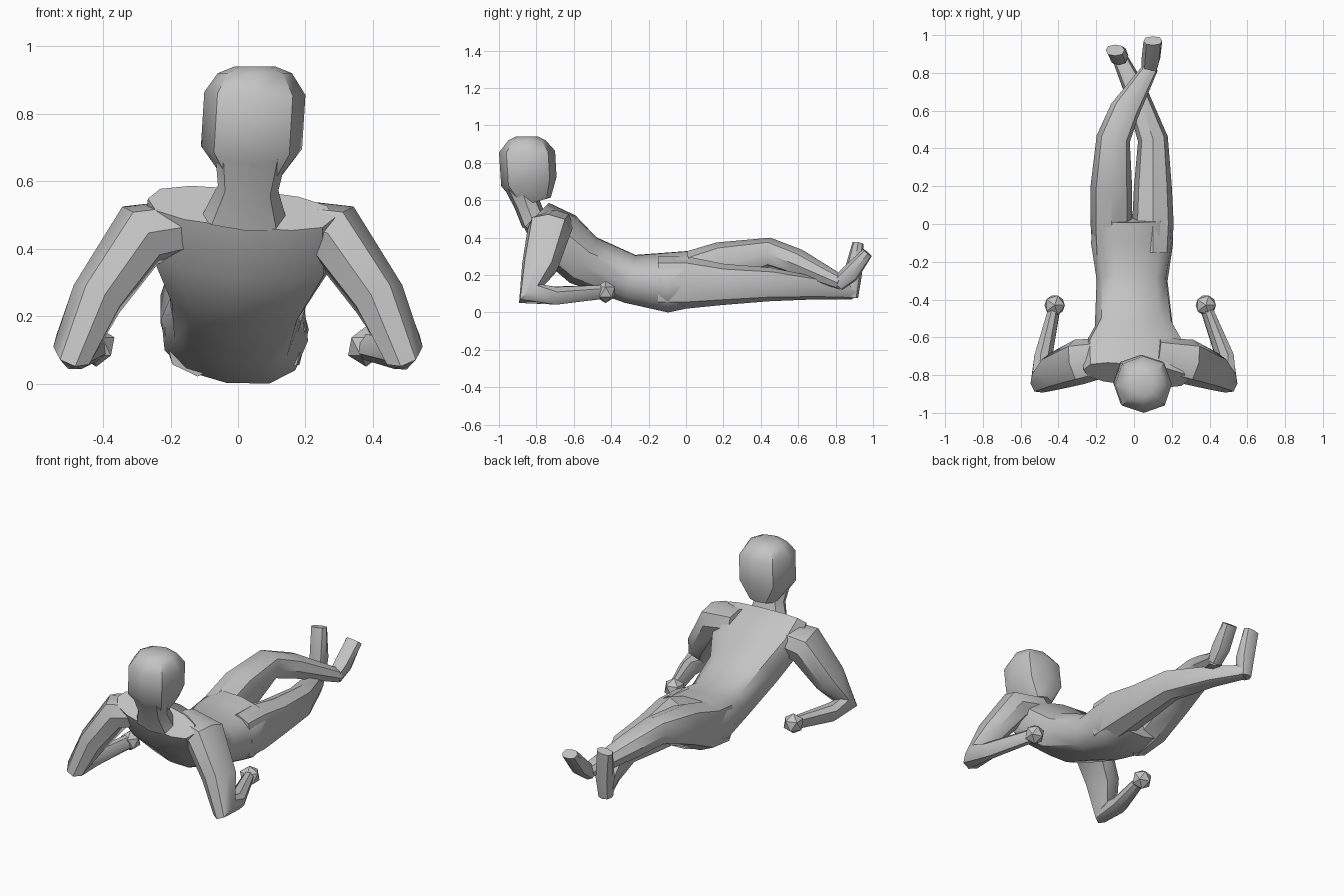
import bpy
import bmesh
import math
from mathutils import Vector

old = bpy.data.objects.get("Cube")
if old:
    bpy.data.objects.remove(old, do_unlink=True)

# One plain colour for the whole figure
clay = bpy.data.materials.new("plain_grey")
clay.use_nodes = True
grey = (.55, .55, .55, 1)
clay.diffuse_color = grey
clay.node_tree.nodes["Principled BSDF"].inputs["Base Color"].default_value = grey

FORWARD = (0, 1, 0)
UP = (0, 0, 1)


def finish(name, bm):
    """Turn a bmesh into a named, shaded object."""
    bmesh.ops.recalc_face_normals(bm, faces=bm.faces)
    mesh = bpy.data.meshes.new(name)
    bm.to_mesh(mesh)
    bm.free()
    mesh.materials.append(clay)
    part = bpy.data.objects.new(name, mesh)
    bpy.context.collection.objects.link(part)
    bpy.ops.object.select_all(action="DESELECT")
    part.select_set(True)
    bpy.context.view_layer.objects.active = part
    bpy.ops.object.shade_smooth_by_angle(angle=math.radians(40))
    return part


def rounded(value, power):
    """Swell a circle coordinate toward a soft box."""
    if abs(value) < .001:
        return 0
    return math.copysign(abs(value) ** power, value)


def flow_directions(points):
    """Path direction at each point, averaged at the bends."""
    steps = [(b - a).normalized() for a, b in zip(points, points[1:])]
    joined = [(a + b).normalized() for a, b in zip(steps, steps[1:])]
    return [steps[0], *joined, steps[-1]]


def tube(name, stations, depth_axis, sides=8, power=.85):
    """Skin a body part along joints: x, y, z, half depth, half width."""
    bm = bmesh.new()
    points = [Vector(station[:3]) for station in stations]
    axis = Vector(depth_axis)
    loops = []
    for point, flow, station in zip(points, flow_directions(points), stations):
        axis = (axis - flow * axis.dot(flow)).normalized()
        depth = axis * station[3]
        width = flow.cross(axis) * station[4]
        loop = []
        for i in range(sides):
            turn = math.tau * i / sides
            offset = depth * rounded(math.cos(turn), power)
            offset += width * rounded(math.sin(turn), power)
            loop.append(bm.verts.new(point + offset))
        loops.append(loop)
    for low, high in zip(loops, loops[1:]):
        for i in range(sides):
            j = (i + 1) % sides
            bm.faces.new((low[i], low[j], high[j], high[i]))
    bm.faces.new(loops[0])
    bm.faces.new(loops[-1])
    return finish(name, bm)


# Torso from hips to shoulders, curving up and rolled slightly to one side
hips = (-.01, .03, .18, .15, .21)
pelvis = (-.01, -.1, .16, .16, .22)
waist = (-.01, -.3, .18, .13, .19)
ribs = (0, -.55, .28, .14, .21)
chest = (.01, -.69, .41, .14, .29)
collar = (.01, -.8, .52, .08, .28)
tube("torso", [hips, pelvis, waist, ribs, chest, collar],
     depth_axis=(.15, 0, 1), sides=12, power=.8)

# Neck, flaring into the back of the skull
nape = (.02, -.81, .48, .07, .13)
throat = (.03, -.85, .58, .07, .09)
skull_base = (.04, -.89, .7, .09, .11)
tube("neck", [nape, throat, skull_base], FORWARD)

# Head, with the face toward the feet
chin = (.04, -.81, .59, .09, .07)
jaw = (.04, -.84, .7, .15, .15)
brow = (.05, -.85, .86, .15, .15)
scalp = (.05, -.85, .92, .1, .11)
crown = (.05, -.85, .94, .06, .06)
tube("head", [chin, jaw, brow, scalp, crown], FORWARD)

# Arms propped on the elbows, forearms pointing to the feet
for side, label in ((1, "left"), (-1, "right")):
    wrist_x = .4 - .02 * side
    arm = [
        (.12, -.7, .47, .1, .08),
        (.29, -.73, .44, .12, .1),
        (.42, -.78, .25, .1, .08),
        (.49, -.83, .1, .08, .06),
        (.48, -.7, .09, .05, .05),
        (wrist_x, -.44, .11, .04, .03),
    ]
    tube(label + "_arm", [(side * x, *rest) for x, *rest in arm], FORWARD)
    fist = bmesh.new()
    bmesh.ops.create_icosphere(fist, subdivisions=1, radius=.06)
    hand = finish(label + "_hand", fist)
    hand.location = (side * wrist_x, -.43, .11)

# Right leg, knee raised, shin crossing over the left
hip = (-.12, -.15, .16, .14, .1)
groin = (-.12, 0, .18, .14, .11)
thigh = (-.12, .2, .26, .12, .11)
knee = (-.11, .45, .32, .08, .09)
calf = (-.05, .6, .27, .07, .08)
ankle = (.09, .83, .16, .04, .04)
tube("right_leg", [hip, groin, thigh, knee, calf, ankle], UP)

heel = (.08, .81, .15, .04, .04)
sole = (.09, .88, .21, .05, .05)
toes = (.1, .97, .32, .03, .05)
tube("right_foot", [heel, sole, toes], FORWARD)

# Left leg, lying flat and crossing underneath
hip = (.1, -.15, .16, .14, .1)
groin = (.1, 0, .16, .14, .11)
thigh = (.1, .2, .15, .11, .1)
knee = (.1, .45, .15, .09, .08)
calf = (.01, .7, .13, .06, .06)
ankle = (-.08, .89, .11, .04, .04)
tube("left_leg", [hip, groin, thigh, knee, calf, ankle], UP)

heel = (-.08, .88, .08, .04, .04)
sole = (-.08, .89, .2, .05, .05)
toes = (-.1, .92, .37, .03, .05)
tube("left_foot", [heel, sole, toes], FORWARD)
